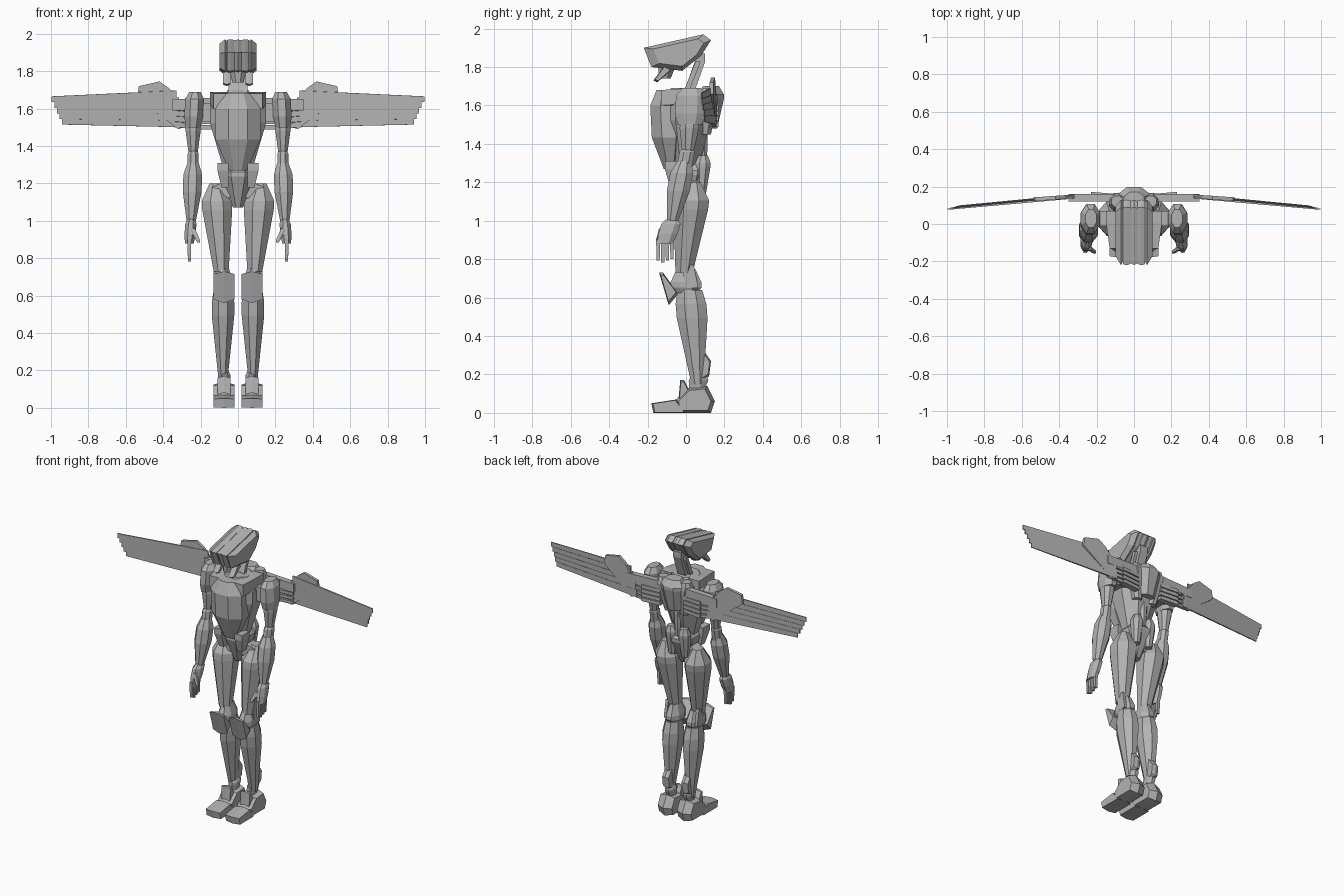
import bpy, bmesh
from math import sin, cos, pi
from mathutils import Vector

cube = bpy.data.objects.get("Cube")
if cube:
    bpy.data.objects.remove(cube, do_unlink=True)

grey = bpy.data.materials.new("plain grey")
grey.use_nodes = True
colour = (.45, .45, .45, 1)
grey.diffuse_color = colour
grey.node_tree.nodes["Principled BSDF"].inputs["Base Color"].default_value = colour


def make_object(bm, name):
    bmesh.ops.recalc_face_normals(bm, faces=bm.faces)
    mesh = bpy.data.meshes.new(name)
    bm.to_mesh(mesh)
    mesh.materials.append(grey)
    part = bpy.data.objects.new(name, mesh)
    bpy.context.collection.objects.link(part)


def finish(bm, name, paired):
    """Link the part, plus its mirror image when it is one of a pair."""
    if paired:
        make_object(bm, "left_" + name)
        bmesh.ops.scale(bm, vec=(-1, 1, 1), verts=bm.verts)
        make_object(bm, "right_" + name)
    else:
        make_object(bm, name)
    bm.free()


def hull(name, points, paired):
    """Wrap a faceted shell round the points."""
    bm = bmesh.new()
    for point in points:
        bm.verts.new(point)
    result = bmesh.ops.convex_hull(bm, input=bm.verts)
    inside = [item for item in result["geom_interior"] if isinstance(item, bmesh.types.BMVert)]
    bmesh.ops.delete(bm, geom=inside, context="VERTS")
    bmesh.ops.dissolve_limit(bm, angle_limit=.02, verts=bm.verts, edges=bm.edges)
    finish(bm, name, paired)


def armour(name, top, bottom, width, depth, crown=.6, taper=.6, swell=.2, hold=.3):
    """Eight-sided casing, widest from swell to hold, narrowing to both ends."""
    bm = bmesh.new()
    top, bottom = Vector(top), Vector(bottom)
    loops = []
    for along, scale in ((0, crown), (swell, 1), (hold, 1), (1, taper)):
        centre = top.lerp(bottom, along)
        radius = scale / cos(pi / 8)
        angles = [(corner + .5) * pi / 4 for corner in range(8)]
        loops.append([bm.verts.new(centre + Vector((radius * width * cos(a), radius * depth * sin(a), 0)))
                      for a in angles])
    for upper, lower in zip(loops, loops[1:]):
        for i in range(len(upper)):
            bm.faces.new((upper[i - 1], upper[i], lower[i], lower[i - 1]))
    bm.faces.new(loops[0])
    bm.faces.new(loops[-1])
    finish(bm, name, paired=top.x > 0)


def bar(name, start, end, size, taper=1):
    """Beam between two points, with a box of the given half sizes at each end."""
    signs = [Vector((i, j, k)) for i in (-1, 1) for j in (-1, 1) for k in (-1, 1)]
    points = [Vector(place) + sign * Vector(size) * scale
              for place, scale in ((start, 1), (end, taper)) for sign in signs]
    hull(name, points, paired=start[0] > 0)


def shell(name, outline, inner, outer, bevel=.8):
    """Side outline of y and z, thickened across x, with both flanks shrunk."""
    outline = [Vector(point) for point in outline]
    middle = sum(outline, Vector((0, 0))) / len(outline)
    points = []
    for x, scale in ((inner, bevel), ((inner + outer) / 2, 1), (outer, bevel)):
        points += [(x, *middle.lerp(point, scale)) for point in outline]
    hull(name, points, paired=inner > 0)


# Helmet layers share one outline
helmet = [(-.22, 1.9), (.09, 1.97), (.13, 1.94), (.08, 1.86), (-.02, 1.78), (-.18, 1.8)]
shell("helmet_core", helmet, inner=-.05, outer=.05, bevel=.85)
shell("helmet_crest", helmet, inner=.02, outer=.06, bevel=.97)
shell("helmet_side", helmet, inner=.04, outer=.1, bevel=.75)
armour("face", (0, -.09, 1.86), (0, -.11, 1.74), width=.05, depth=.05)
shell("cheek_guard", [(-.17, 1.73), (-.15, 1.72), (-.07, 1.79), (-.11, 1.81)], inner=.04, outer=.08)
bar("neck", (0, .02, 1.68), (0, .08, 1.85), size=(.03, .02, .02))
bar("neck_piston", (.04, 0, 1.67), (.04, .06, 1.82), size=(.01, .01, .01))

# Torso
armour("ribcage", (0, 0, 1.69), (0, 0, 1.27), width=.15, depth=.13, taper=.5, hold=.4)
armour("breastplate", (0, -.1, 1.68), (0, -.08, 1.27), width=.12, depth=.09, taper=.4, hold=.6)
bar("collar_plate", (.09, -.1, 1.64), (.11, .04, 1.65), size=(.04, .03, .04))
armour("backpack", (0, .13, 1.7), (0, .12, 1.48), width=.09, depth=.07)
armour("shoulder_blade", (.09, .12, 1.69), (.06, .1, 1.45), width=.05, depth=.05)
armour("spine", (0, .08, 1.5), (0, .09, 1.28), width=.03, depth=.03)

# Waist and hips
armour("pelvis", (0, .02, 1.31), (0, .01, 1.07), width=.09, depth=.1, taper=.3)
bar("waist_plate", (.08, -.07, 1.29), (.07, -.06, 1.19), size=(.03, .04, .02), taper=.6)
armour("rear_hip_plate", (.05, .09, 1.34), (.05, .08, 1.14), width=.04, depth=.04)
bar("hip_joint", (.05, .02, 1.17), (.12, .03, 1.14), size=(.02, .04, .04))

# Legs
armour("thigh", (.12, .04, 1.2), (.09, -.01, .73), width=.08, depth=.09, crown=.4, taper=.5)
armour("knee_joint", (.08, 0, .75), (.08, 0, .61), width=.05, depth=.08, swell=.5, hold=.7)
shell("knee_guard", [(-.14, .73), (-.12, .73), (-.04, .62), (-.09, .56)], inner=.02, outer=.13)
bar("knee_fin", (.12, .01, .76), (.12, .03, .66), size=(.01, .03, .01))
armour("shin", (.08, .02, .64), (.08, .06, .15), width=.06, depth=.08, crown=.8, taper=.4, swell=.15)
shell("calf_guard", [(.06, .37), (.13, .27), (.12, .19), (.07, .16)], inner=.05, outer=.1)
armour("ankle", (.07, .07, .2), (.07, .05, .08), width=.03, depth=.05)

# Feet
sole = {"inner": .02, "outer": .13}
shell("heel", [(.01, .13), (.11, .14), (.15, .06), (.13, 0), (-.05, 0), (-.06, .06)], **sole)
shell("toe", [(-.18, .05), (-.17, 0), (0, 0), (-.05, .07)], **sole, bevel=.9)
shell("foot_tongue", [(-.03, .17), (-.01, .17), (.03, .09), (-.04, .06)], inner=.04, outer=.11)

# Arms
bar("shoulder_link", (.12, .03, 1.58), (.2, .03, 1.58), size=(.02, .04, .05))
armour("shoulder", (.23, .03, 1.69), (.24, .02, 1.5), width=.05, depth=.08, taper=.8, hold=.7)
armour("upper_arm", (.24, .02, 1.53), (.24, .01, 1.36), width=.04, depth=.05, crown=.9)
armour("elbow", (.24, .01, 1.38), (.24, -.01, 1.27), width=.03, depth=.04, taper=1)
armour("forearm", (.24, -.01, 1.31), (.25, -.07, 1), width=.05, depth=.06, taper=.5, hold=.5)
armour("palm", (.25, -.07, 1.01), (.26, -.11, .88), width=.03, depth=.05, taper=.8, hold=.6)
for i in range(4):
    knuckle = Vector((.26, i * .024 - .145, .89))
    length = .1 - .01 * abs(i - 1)
    bar(f"finger_{i + 1}", knuckle, knuckle - Vector((0, 0, length)), size=(.01, .01, .01), taper=.8)
bar("thumb", (.24, -.13, .95), (.21, -.15, .89), size=(.01, .01, .01), taper=.7)

# Wings: overlapping long feathers fanned out from the root
for i in range(5):
    stagger = Vector((-.014 * i, .004 * i, -.03 * i))
    root = Vector((.34, .14, 1.67 - .006 * i)) + stagger
    tip = Vector((.99, .08, 1.65)) + stagger
    bar(f"long_feather_{i + 1}", root, tip, size=(.01, .005, .026), taper=.6)

# Leading panel follows the sweep of the wing
panel = [(.53, 1.72), (.42, 1.745), (.37, 1.71), (.28, 1.6), (.29, 1.5), (.32, 1.49), (.54, 1.66)]
hull("wing_panel", [(x, front - .07 * x, z) for x, z in panel for front in (.16, .18)], paired=True)

# Folding struts at the wing root
bar("wing_arm", (.08, .14, 1.63), (.33, .14, 1.62), size=(.02, .02, .03))
for i in range(4):
    height = 1.59 - .03 * i
    bar(f"wing_strut_{i + 1}", (.1, .14, height), (.22, .15, height), size=(.01, .02, .012))
    bar(f"wing_strut_tip_{i + 1}", (.22, .15, height), (.33, .14, height + .01), size=(.01, .01, .01))
